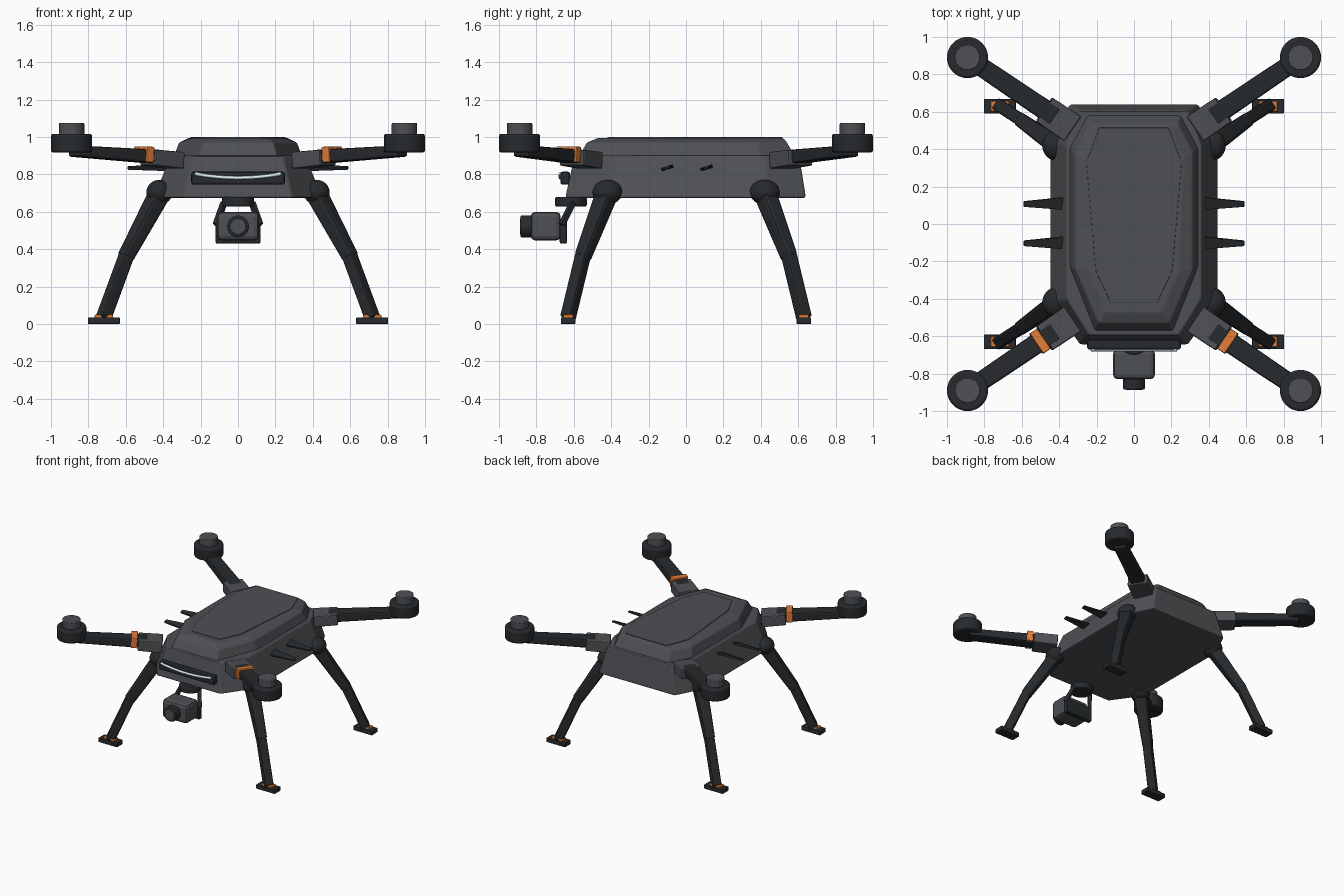
import bpy, bmesh, math
from mathutils import Vector

if "Cube" in bpy.data.objects:
    bpy.data.objects.remove(bpy.data.objects["Cube"])


def material(name, rgb):
    m = bpy.data.materials.new(name)
    m.diffuse_color = (*rgb, 1)
    m.use_nodes = True
    m.node_tree.nodes["Principled BSDF"].inputs["Base Color"].default_value = m.diffuse_color
    return m


GREY = material("shell_grey", (0.075, 0.08, 0.088))
DARK = material("dark_grey", (0.02, 0.023, 0.026))
ORANGE = material("orange", (0.75, 0.2, 0.04))
LIGHT = material("light", (0.75, 0.9, 0.95))


def finish(ob, mat, bevel=0.0, segs=2):
    ob.data.materials.append(mat)
    if bevel:
        b = ob.modifiers.new("bevel", "BEVEL")
        b.width, b.segments, b.limit_method = bevel, segs, "ANGLE"
        b.angle_limit = math.radians(20)
    return ob


def loft(name, rings, mat, bevel=0.0, segs=2):
    """Skin a stack of equal-length point rings and cap both ends."""
    bm = bmesh.new()
    vs = [[bm.verts.new(p) for p in r] for r in rings]
    n = len(vs[0])
    for a, b in zip(vs, vs[1:]):
        for i in range(n):
            j = (i + 1) % n
            bm.faces.new((a[i], a[j], b[j], b[i]))
    bm.faces.new(vs[0][::-1])
    bm.faces.new(vs[-1])
    bmesh.ops.recalc_face_normals(bm, faces=bm.faces)
    me = bpy.data.meshes.new(name)
    bm.to_mesh(me)
    bm.free()
    ob = bpy.data.objects.new(name, me)
    bpy.context.collection.objects.link(ob)
    return finish(ob, mat, bevel, segs)


def octagon(half, z):
    """Half outline (back to front, x > 0) mirrored to a closed ring."""
    return [(x, y, z) for x, y in half] + [(-x, y, z) for x, y in reversed(half)]


def beam(name, a, b, size_a, size_b, mat, bevel=0.0, roll=0.0):
    """Tapered box from a to b; sizes are (width, height)."""
    a, b = Vector(a), Vector(b)
    d = (b - a).normalized()
    s = d.cross(Vector((0, 0, 1))).normalized()
    u = s.cross(d)
    c, k = math.cos(roll), math.sin(roll)
    s, u = s * c + u * k, u * c - s * k
    rings = [[p + s * (w * i / 2) + u * (h * j / 2)
              for i, j in ((-1, -1), (1, -1), (1, 1), (-1, 1))]
             for p, (w, h) in ((a, size_a), (b, size_b))]
    return loft(name, rings, mat, bevel)


def box(name, lo, hi, mat, bevel=0.0):
    (x0, y0, z0), (x1, y1, z1) = lo, hi
    ring = lambda z: [(x0, y0, z), (x1, y0, z), (x1, y1, z), (x0, y1, z)]
    return loft(name, [ring(z0), ring(z1)], mat, bevel)


def smooth(ob):
    bpy.ops.object.select_all(action="DESELECT")
    ob.select_set(True)
    bpy.context.view_layer.objects.active = ob
    bpy.ops.object.shade_smooth_by_angle(angle=math.radians(35))


def cylinder(name, loc, r, depth, mat, rot=(0, 0, 0), bevel=0.008):
    bpy.ops.mesh.primitive_cylinder_add(vertices=40, radius=r, depth=depth, location=loc, rotation=rot)
    ob = bpy.context.object
    ob.name = name
    smooth(ob)
    return finish(ob, mat, bevel)


# Body: lower hull, domed upper shell and top panel
loft("lower_hull", [
    octagon([(0.345, 0.64), (0.45, 0.44), (0.45, -0.42), (0.29, -0.645)], 0.675),
    octagon([(0.34, 0.637), (0.44, 0.44), (0.44, -0.42), (0.285, -0.64)], 0.70),
    octagon([(0.29, 0.605), (0.36, 0.42), (0.36, -0.40), (0.24, -0.595)], 0.90)], GREY, 0.01)
loft("upper_shell", [
    octagon([(0.25, 0.585), (0.345, 0.41), (0.345, -0.23), (0.21, -0.575)], 0.89),
    octagon([(0.235, 0.54), (0.315, 0.38), (0.315, -0.24), (0.19, -0.53)], 0.97),
    octagon([(0.20, 0.52), (0.265, 0.34), (0.24, -0.25), (0.15, -0.47)], 0.995)], GREY, 0.008)
loft("top_panel", [
    octagon([(0.185, 0.515), (0.255, 0.33), (0.205, -0.25), (0.125, -0.42)], z)
    for z in (0.985, 1.0)], GREY, 0.003)

# Front light bar
box("light_panel", (-0.25, -0.672, 0.745), (0.25, -0.62, 0.815), DARK, 0.012)
cu = bpy.data.curves.new("light_strip", "CURVE")
cu.dimensions, cu.bevel_depth, cu.bevel_resolution = "3D", 0.009, 2
cu.use_fill_caps = True
sp = cu.splines.new("POLY")
sp.points.add(16)
for i, p in enumerate(sp.points):
    x = -0.23 + 0.46 * i / 16
    p.co = (x, -0.672, 0.782 + 0.4 * x * x, 1)
strip = bpy.data.objects.new("light_strip", cu)
bpy.context.collection.objects.link(strip)
finish(strip, LIGHT)

# Arms, motors and legs, one set per corner
for sx, side in ((1, "right"), (-1, "left")):
    for sy, end in ((1, "back"), (-1, "front")):
        tag = f"{end}_{side}_"
        P = lambda x, y, z: (sx * x, sy * y, z)
        beam(tag + "arm_bracket", P(0.33, 0.51, 0.875), P(0.48, 0.612, 0.89),
             (0.16, 0.09), (0.155, 0.085), GREY, 0.008)
        beam(tag + "arm", P(0.42, 0.572, 0.893), P(0.88, 0.883, 0.925),
             (0.11, 0.075), (0.10, 0.06), DARK, 0.012)
        if sy < 0:
            beam(tag + "arm_band", P(0.483, 0.614, 0.905), P(0.523, 0.641, 0.908),
                 (0.13, 0.085), (0.13, 0.085), ORANGE, 0.006)
        cylinder(tag + "motor", P(0.89, 0.89, 0.967), 0.11, 0.1, DARK, bevel=0.012)
        cylinder(tag + "motor_cap", P(0.89, 0.89, 1.04), 0.068, 0.07, GREY, bevel=0.005)

        bpy.ops.mesh.primitive_uv_sphere_add(segments=32, ring_count=16, radius=1, location=P(0.42, 0.42, 0.705))
        hip = bpy.context.object
        hip.name = tag + "hip_joint"
        hip.scale = (0.07, 0.08, 0.066)
        smooth(hip)
        finish(hip, DARK)
        beam(tag + "upper_leg", P(0.415, 0.42, 0.705), P(0.605, 0.555, 0.35),
             (0.10, 0.095), (0.075, 0.075), DARK, 0.018)
        beam(tag + "lower_leg", P(0.595, 0.55, 0.37), P(0.72, 0.632, 0.03),
             (0.068, 0.068), (0.068, 0.068), DARK, 0.012)
        x, y = sx * 0.717, sy * 0.63
        box(tag + "foot", (x - 0.086, y - 0.039, 0), (x + 0.086, y + 0.039, 0.036), DARK, 0.006)
        box(tag + "foot_band", (x - 0.05, y - 0.028, 0.03), (x + 0.05, y + 0.028, 0.05), ORANGE, 0.006)

    # Side fins, slightly pitched
    for y, name in ((0.11, "rear"), (-0.10, "fore")):
        beam(f"{side}_{name}_fin", (sx * 0.34, y, 0.835), (sx * 0.59, y - 0.003, 0.835),
             (0.075, 0.018), (0.03, 0.014), DARK, 0.004, roll=-sx * 0.3)

    # Camera yoke strut and side plate
    beam(f"{side}_yoke_strut", (sx * 0.075, -0.605, 0.65), (sx * 0.118, -0.665, 0.53),
         (0.03, 0.03), (0.03, 0.03), DARK, 0.005)

# Camera gimbal
cylinder("gimbal_mount", (0, -0.615, 0.654), 0.085, 0.05, DARK)
box("yoke_plate", (-0.12, -0.675, 0.43), (0.12, -0.637, 0.55), DARK, 0.008)
box("camera_body", (-0.112, -0.83, 0.447), (0.112, -0.67, 0.6), GREY, 0.024)
flat = (math.pi / 2, 0, 0)
cylinder("lens_barrel", (0, -0.85, 0.522), 0.058, 0.07, DARK, flat, 0.006)
cylinder("lens_glass", (0, -0.884, 0.522), 0.042, 0.008, GREY, flat, 0.002)
